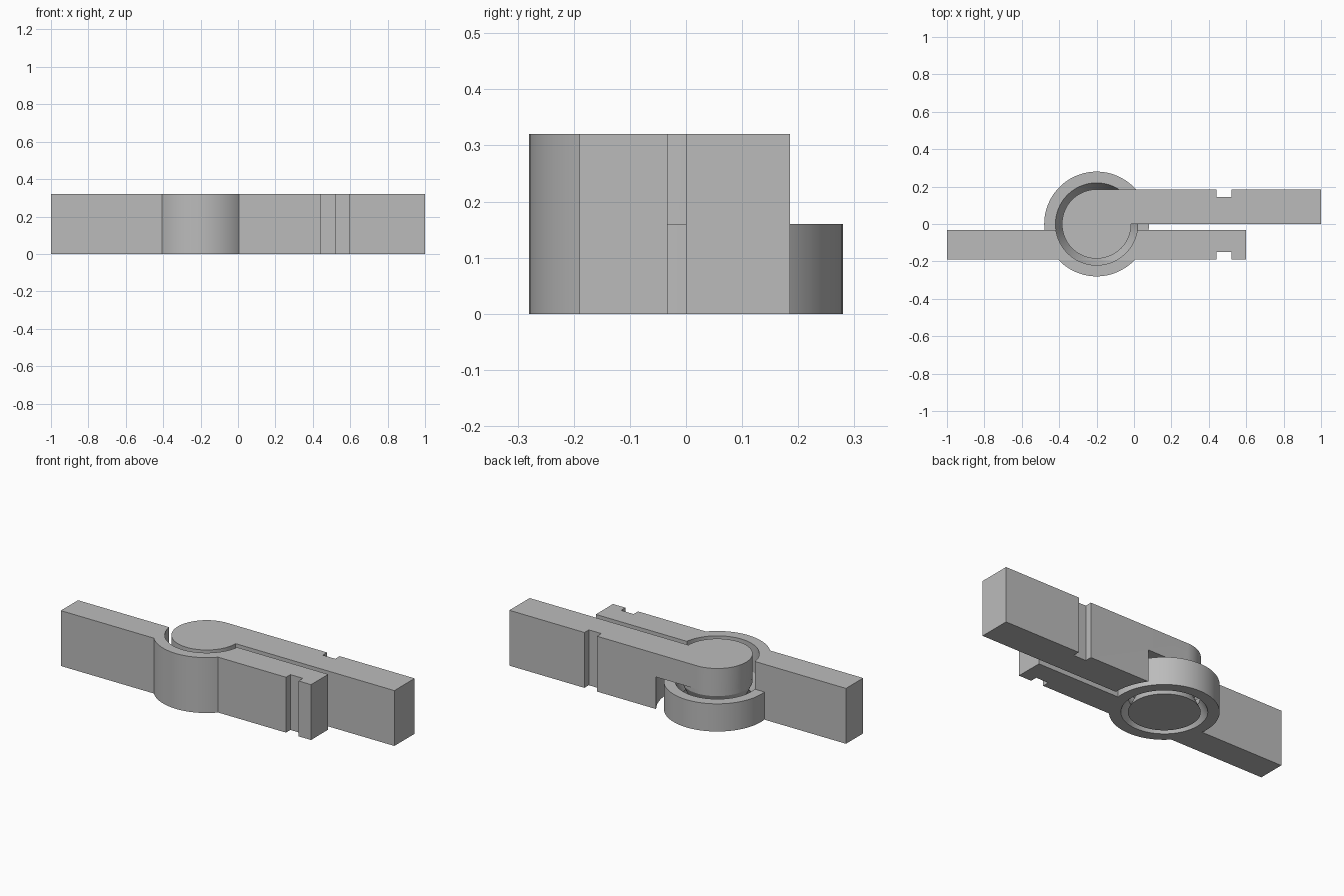
import bpy, bmesh, math
from mathutils import Vector

cube = bpy.data.objects.get("Cube")
if cube:
    bpy.data.objects.remove(cube, do_unlink=True)

PIVOT = -0.2      # x of the hinge axis
HEIGHT = 0.32
MID = 0.16        # top of the low half of the ring
GAP = 0.033       # clearance between the two arms
PIN_R = 0.185
STEPS = 96

grey = bpy.data.materials.new("plain_grey")
grey.use_nodes = True
colour = (0.5, 0.5, 0.5, 1)
grey.diffuse_color = colour
grey.node_tree.nodes["Principled BSDF"].inputs["Base Color"].default_value = colour


def finish(name, bm):
    bmesh.ops.recalc_face_normals(bm, faces=bm.faces)
    mesh = bpy.data.meshes.new(name)
    bm.to_mesh(mesh)
    bm.free()
    mesh.materials.append(grey)
    ob = bpy.data.objects.new(name, mesh)
    bpy.context.collection.objects.link(ob)
    return ob


def prism(name, outline, z0, z1):
    bm = bmesh.new()
    face = bm.faces.new([bm.verts.new((x, y, z0)) for x, y in outline])
    new = bmesh.ops.extrude_face_region(bm, geom=[face])["geom"]
    top = [v for v in new if isinstance(v, bmesh.types.BMVert)]
    bmesh.ops.translate(bm, verts=top, vec=(0, 0, z1 - z0))
    return finish(name, bm)


def lathe(name, profile, closed=False):
    """Spin (radius, z) points about the hinge axis."""
    bm = bmesh.new()
    vs = [bm.verts.new((PIVOT + r, 0, z)) for r, z in profile]
    pairs = list(zip(vs, vs[1:])) + ([(vs[-1], vs[0])] if closed else [])
    es = [bm.edges.new(p) for p in pairs]
    bmesh.ops.spin(bm, geom=vs + es, cent=(PIVOT, 0, 0), axis=(0, 0, 1),
                   angle=math.tau, steps=STEPS)
    bmesh.ops.remove_doubles(bm, verts=bm.verts, dist=1e-5)
    return finish(name, bm)


def combine(ob, other, operation):
    mod = ob.modifiers.new("combine", 'BOOLEAN')
    mod.operation = operation
    mod.solver = 'EXACT'
    mod.object = other
    bpy.context.view_layer.objects.active = ob
    bpy.ops.object.modifier_apply(modifier=mod.name)
    bpy.data.objects.remove(other, do_unlink=True)


def notch(y_face, y_floor):
    """Outline points of the groove near the arm tips, from low x to high x."""
    return [(0.44, y_face), (0.44, y_floor), (0.52, y_floor), (0.52, y_face)]


# Front arm with its ring socket
front = prism("socket_arm", [(-1, -0.19)] + notch(-0.19, -0.15) +
              [(0.6, -0.19), (0.6, -GAP), (-1, -GAP)], 0, HEIGHT)
ring = lathe("ring", [(0, 0), (0.28, 0), (0.28, HEIGHT), (0, HEIGHT)])
combine(front, ring, 'UNION')

# The back of the ring is only half height
combine(front, prism("back_cut", [(-0.7, -GAP), (0.4, -GAP), (0.4, 0.5), (-0.7, 0.5)],
                     MID, 0.5), 'DIFFERENCE')

# Bore with an inward ridge that holds the pin
combine(front, lathe("bore", [(0, -0.05), (0.22, -0.05), (0.22, 0), (0.18, MID / 2),
                              (0.22, MID), (0.22, 0.4), (0, 0.4)]), 'DIFFERENCE')

# Back arm with the round pin head as one outline
arc = [(PIVOT + PIN_R * math.cos(a), PIN_R * math.sin(a))
       for a in (math.pi / 2 + math.tau * i / STEPS for i in range(STEPS * 3 // 4 + 1))]
back = prism("pin_arm", arc + [(1, 0), (1, PIN_R)] + notch(PIN_R, 0.145)[::-1], 0, HEIGHT)

# Clear the room for the ring and shape the waisted pin
inner = PIN_R - 0.0005
combine(back, lathe("ring_clearance", [(0.32, -0.05), (0.32, 0.185), (inner, 0.185),
                                       (inner, MID), (0.147, MID / 2), (inner, 0),
                                       (inner, -0.05)], closed=True), 'DIFFERENCE')

# Smooth the curved walls, keep the edges sharp
for ob in (front, back):
    bpy.ops.object.select_all(action='DESELECT')
    ob.select_set(True)
    bpy.context.view_layer.objects.active = ob
    bpy.ops.object.shade_smooth_by_angle(angle=math.radians(25))
